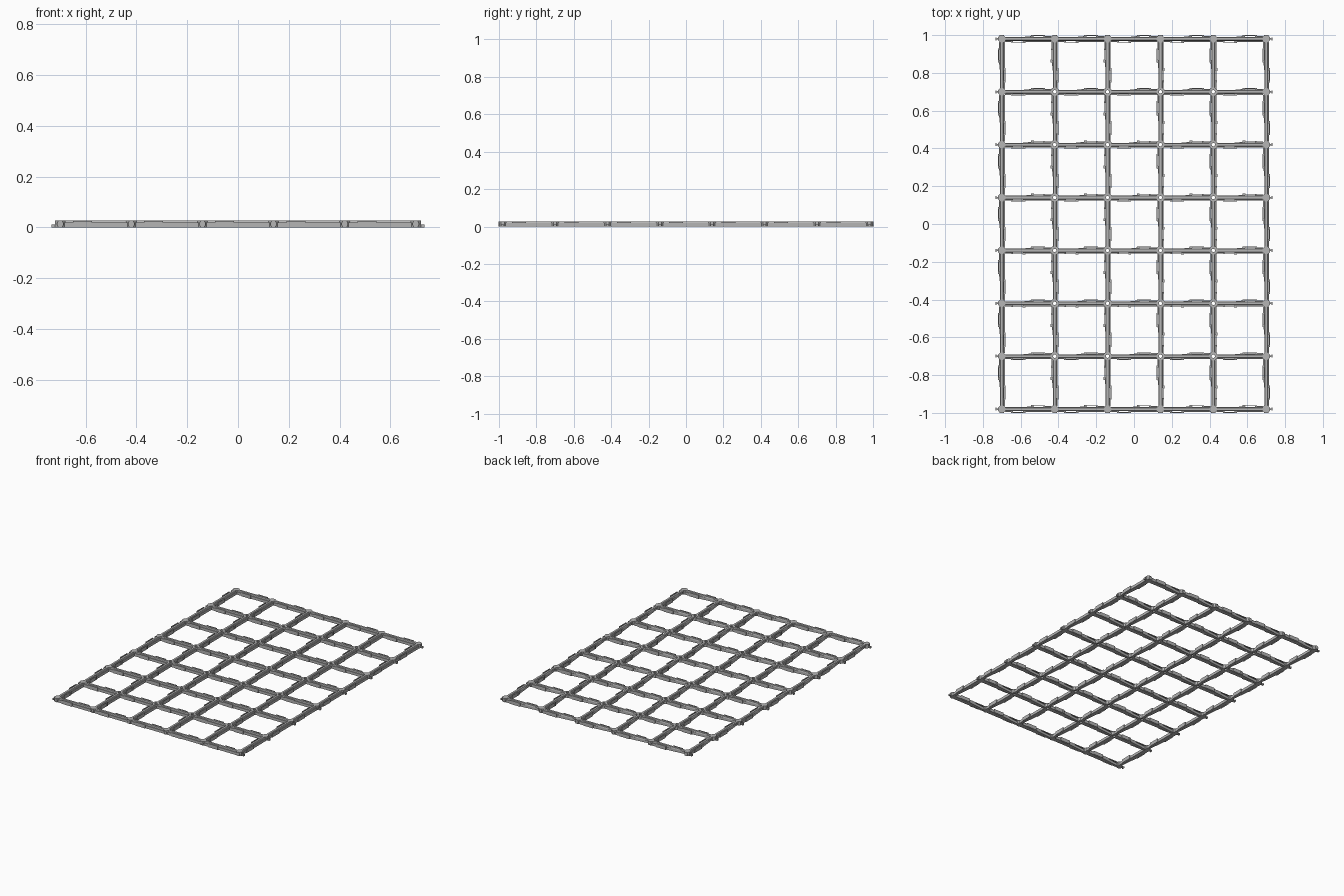
import bpy
import bmesh
import math
from mathutils import Matrix, Vector

if "Cube" in bpy.data.objects:
    bpy.data.objects.remove(bpy.data.objects["Cube"])

STEP, TOP = 0.28, 0.027
COLS = [(i - 2.5) * STEP for i in range(6)]
ROWS = [(j - 3.5) * STEP for j in range(8)]

grey = bpy.data.materials.new("light steel grey")
grey.use_nodes = True
grey.diffuse_color = (0.46, 0.46, 0.46, 1)
grey.node_tree.nodes["Principled BSDF"].inputs["Base Color"].default_value = grey.diffuse_color


def finish(bm, name):
    bmesh.ops.recalc_face_normals(bm, faces=bm.faces)
    mesh = bpy.data.meshes.new(name)
    bm.to_mesh(mesh)
    bm.free()
    mesh.materials.append(grey)
    return mesh


def place(mesh, name, x, y, angle=0):
    ob = bpy.data.objects.new(name, mesh)
    ob.location = (x, y, 0)
    ob.rotation_euler.z = angle
    bpy.context.collection.objects.link(ob)


def box(bm, x, y, z):
    """Box from (min, max) pairs."""
    size = Matrix.Diagonal((x[1] - x[0], y[1] - y[0], z[1] - z[0], 1))
    mid = Matrix.Translation((sum(x) / 2, sum(y) / 2, sum(z) / 2))
    bmesh.ops.create_cube(bm, size=1, matrix=mid @ size)


def beam_mesh():
    """One bar between two joints, with a slotted, hooked clip on each side."""
    bm = bmesh.new()
    half = STEP / 2
    # outline of the front half seen from above, notched behind the clip arm
    outline = [(0.016, 0), (0.016, -0.016), (0.06, -0.016), (0.06, -0.011),
               (0.112, -0.011), (0.112, -0.016), (0.264, -0.016)]
    outline = [Vector((x - half, y, 0)) for x, y in outline]
    outline += [Vector((-v.x, -v.y, 0)) for v in outline[1:-1]]
    base = bm.faces.new([bm.verts.new(v) for v in outline])
    solid = bmesh.ops.extrude_face_region(bm, geom=[base])["geom"]
    top = [v for v in solid if isinstance(v, bmesh.types.BMVert)]
    bmesh.ops.translate(bm, verts=top, vec=(0, 0, 0.019))
    # raised, sloping rib along the middle
    rib = [(0.01, 0.019), (0.007, TOP), (-0.007, TOP), (-0.01, 0.019)]
    ends = [[bm.verts.new((x, y, z)) for y, z in rib]
            for x in (0.016 - half, half - 0.016)]
    for a, b in ((0, 1), (1, 2), (2, 3)):
        bm.faces.new((ends[0][a], ends[0][b], ends[1][b], ends[1][a]))
    # springy arm and hooked tip on each side
    for s in (1, -1):
        for x, y, top_z in (((0.05, 0.118), (-0.02, -0.0155), 0.025),
                            ((0.11, 0.125), (-0.021, -0.014), 0.025)):
            box(bm, sorted(s * (v - half) for v in x), sorted(s * v for v in y), (0, top_z))
    return finish(bm, "beam")


def ring_mesh(name, outer, inner, sides, height):
    """Upright washer with a bored centre."""
    bm = bmesh.new()
    loops = []
    for r, z in ((outer, 0), (outer, height), (inner, height), (inner, 0)):
        loops.append([bm.verts.new((r * math.cos(a), r * math.sin(a), z))
                      for a in [(k + 0.5) * math.tau / sides for k in range(sides)]])
    for a, b in zip(loops, loops[1:] + loops[:1]):
        for k in range(sides):
            m = (k + 1) % sides
            bm.faces.new((a[k], a[m], b[m], b[k]))
    return finish(bm, name)


def solid_joint_mesh():
    bm = bmesh.new()
    bmesh.ops.create_cone(bm, cap_ends=True, segments=8, radius1=0.0217, radius2=0.0217,
                          depth=TOP, matrix=Matrix.Translation((0, 0, TOP / 2))
                          @ Matrix.Rotation(math.pi / 8, 4, "Z"))
    return finish(bm, "border_joint")


def pin_mesh():
    """Outward pin along +x with a flared head."""
    bm = bmesh.new()
    box(bm, (0.015, 0.03), (-0.004, 0.004), (0, 0.012))
    box(bm, (0.029, 0.034), (-0.008, 0.008), (0, 0.012))
    return finish(bm, "edge_pin")


beam = beam_mesh()
bored = ring_mesh("inner_joint", 0.0235, 0.009, 16, TOP)
solid = solid_joint_mesh()
pin = pin_mesh()
socket = ring_mesh("edge_socket", 0.0125, 0.007, 16, 0.004)
socket.transform(Matrix.Translation((0.0175, 0, 0.0135)) @ Matrix.Rotation(math.pi / 2, 4, "Y"))

# Lattice of beams
for y in ROWS:
    for x in COLS[:-1]:
        place(beam, "cross_beam", x + STEP / 2, y)
for x in COLS:
    for y in ROWS[:-1]:
        place(beam, "long_beam", x, y + STEP / 2, math.pi / 2)

# Joints, bored inside the border and solid along it
for x in COLS:
    for y in ROWS:
        border = x in (COLS[0], COLS[-1]) or y in (ROWS[0], ROWS[-1])
        place(solid if border else bored, "border_joint" if border else "inner_joint", x, y)

# Pins on the left and right borders, sockets on the front and back
for y in ROWS:
    place(pin, "left_pin", COLS[-1], y)
    place(pin, "right_pin", COLS[0], y, math.pi)
for x in COLS:
    place(socket, "front_socket", x, ROWS[0], -math.pi / 2)
    place(socket, "back_socket", x, ROWS[-1], math.pi / 2)
